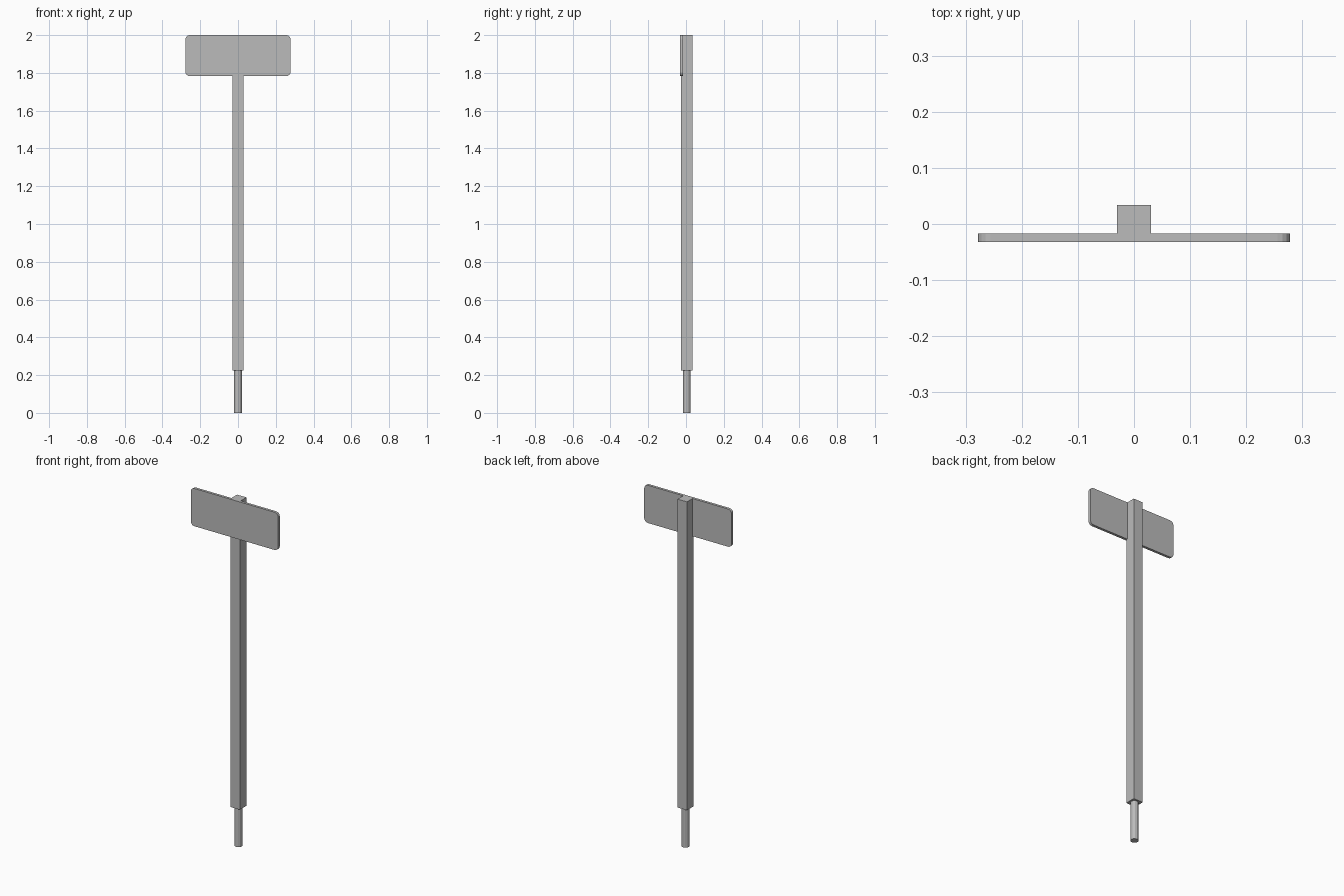
import bpy, bmesh, math

cube = bpy.data.objects.get("Cube")
if cube:
    bpy.data.objects.remove(cube, do_unlink=True)

grey = bpy.data.materials.new("plain grey")
grey.use_nodes = True
colour = (0.5, 0.5, 0.5, 1)
grey.diffuse_color = colour
grey.node_tree.nodes["Principled BSDF"].inputs["Base Color"].default_value = colour

AXIS_Y = 0.004


def finish(name, bm):
    bmesh.ops.recalc_face_normals(bm, faces=bm.faces)
    mesh = bpy.data.meshes.new(name)
    bm.to_mesh(mesh)
    bm.free()
    mesh.materials.append(grey)
    obj = bpy.data.objects.new(name, mesh)
    bpy.context.collection.objects.link(obj)
    return obj


def box(low, high):
    bm = bmesh.new()
    bmesh.ops.create_cube(bm, size=1)
    for v in bm.verts:
        v.co = [h if c > 0 else l for c, l, h in zip(v.co, low, high)]
    return bm


# Square post
finish("post", box((-0.03, AXIS_Y - 0.03, 0.225), (0.03, AXIS_Y + 0.03, 2)))

# Sign plate with rounded corners, set into the front of the post
plate = box((-0.278, -0.032, 1.783), (0.278, -0.017, 2))
corners = [e for e in plate.edges
           if abs(e.verts[0].co.y - e.verts[1].co.y) > 0.01]
bmesh.ops.bevel(plate, geom=corners, offset=0.022, segments=4,
                profile=0.5, affect='EDGES')
finish("sign_plate", plate)

# Round ground peg
peg = bmesh.new()
bmesh.ops.create_cone(peg, cap_ends=True, segments=12, radius1=0.021,
                      radius2=0.021, depth=0.225)
bmesh.ops.translate(peg, verts=peg.verts, vec=(0, AXIS_Y, 0.1125))
finish("ground_peg", peg)
